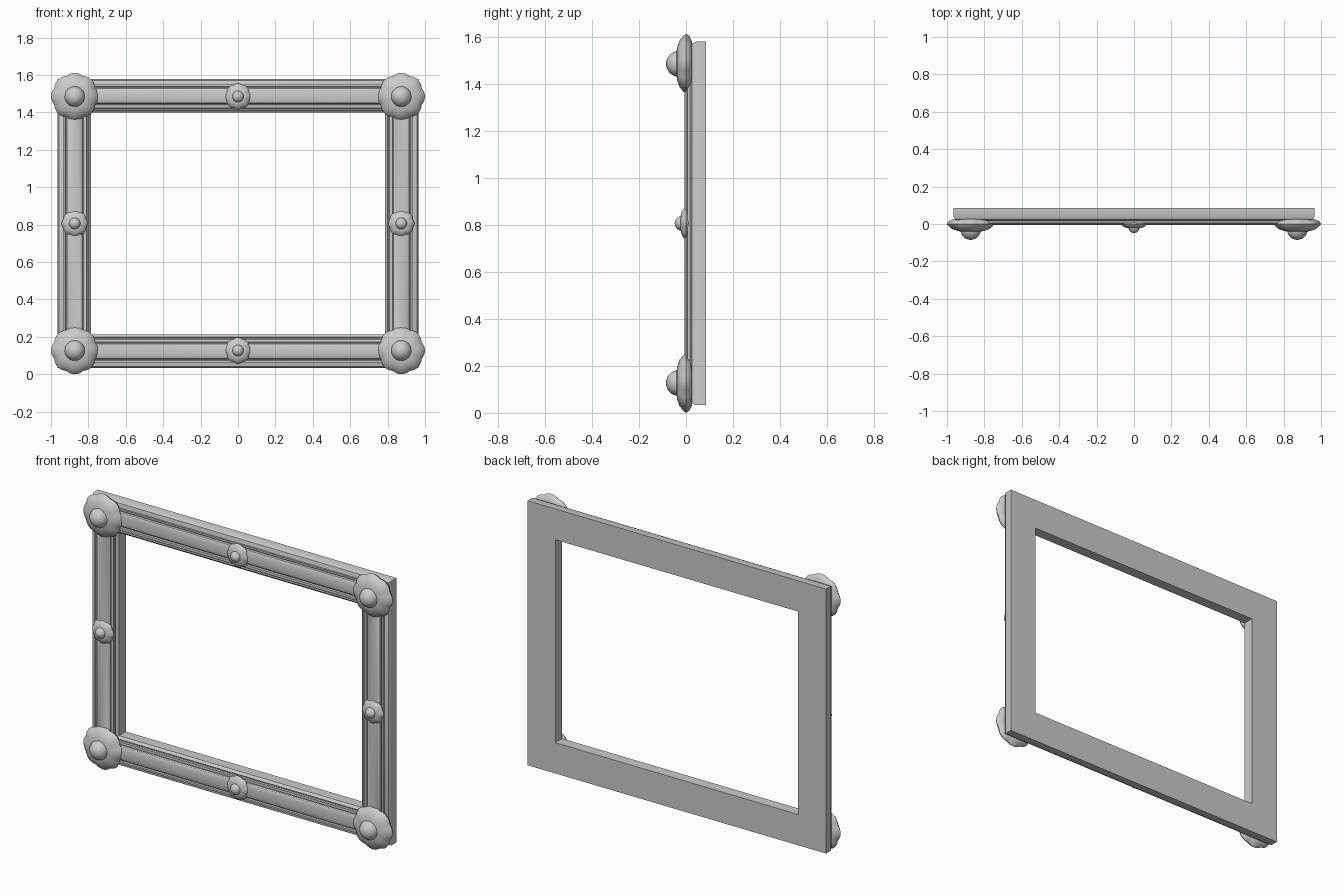
import bpy, bmesh, math

cube = bpy.data.objects.get("Cube")
if cube:
    bpy.data.objects.remove(cube, do_unlink=True)

grey = bpy.data.materials.new("plain grey")
grey.use_nodes = True
grey.diffuse_color = (0.6, 0.6, 0.6, 1)
grey.node_tree.nodes["Principled BSDF"].inputs["Base Color"].default_value = (0.6, 0.6, 0.6, 1)

MID_Z = 0.806
HALF_W, HALF_H = 0.965, 0.773


def finish(name, bm, angle):
    bmesh.ops.recalc_face_normals(bm, faces=bm.faces)
    mesh = bpy.data.meshes.new(name)
    bm.to_mesh(mesh)
    bm.free()
    mesh.materials.append(grey)
    obj = bpy.data.objects.new(name, mesh)
    bpy.context.collection.objects.link(obj)
    bpy.ops.object.select_all(action="DESELECT")
    obj.select_set(True)
    bpy.context.view_layer.objects.active = obj
    bpy.ops.object.shade_smooth_by_angle(angle=math.radians(angle))
    return obj


def bridge(bm, rings, closed):
    pairs = list(zip(rings, rings[1:]))
    if closed:
        pairs.append((rings[-1], rings[0]))
    for a, b in pairs:
        n = len(a)
        for i in range(n):
            j = (i + 1) % n
            bm.faces.new((a[i], a[j], b[j], b[i]))


# Moulded rail: (distance in from the outer edge, depth)
profile = [(0, 0.085), (0, 0.04), (0.008, 0.025), (0.03, 0.016), (0.03, 0.006),
           (0.04, 0.006), (0.043, 0.014), (0.047, 0.014)]
# Rounded central bead
for k in range(9):
    a = math.pi * k / 8
    profile.append((0.09 - 0.043 * math.cos(a), 0.012 - 0.018 * math.sin(a)))
# Inner fillet and flat back
profile += [(0.137, 0.014), (0.14, 0.005), (0.155, 0.005), (0.157, 0.015),
            (0.163, 0.015), (0.167, 0.01), (0.18, 0.022), (0.18, 0.085)]
bm = bmesh.new()
rings = []
for t, y in profile:
    rings.append([bm.verts.new((sx * (HALF_W - t), y, MID_Z + sz * (HALF_H - t)))
                  for sx, sz in ((-1, -1), (1, -1), (1, 1), (-1, 1))])
bridge(bm, rings, True)
finish("moulded_frame", bm, 32)


# Scalloped rosette with a round boss in the middle
def rosette(name, x, z, radius, depth, boss_r, boss_y):
    bm = bmesh.new()
    section = [(0.3, -1), (0.55, -0.9), (0.78, -0.65), (0.92, -0.3), (1, 0),
               (0.93, 0.35), (0.75, 0.6), (0.4, 0.7)]
    rings = []
    for r, d in section:
        ring = []
        for i in range(48):
            a = math.tau * i / 48
            # eight lobes that fade toward the centre
            lobe = 1 - 0.07 * r * r * (1 - abs(math.cos(4 * a)))
            ring.append(bm.verts.new((x + radius * r * lobe * math.cos(a), d * depth,
                                      z + radius * r * lobe * math.sin(a))))
        rings.append(ring)
    bridge(bm, rings, False)
    bm.faces.new(rings[0])
    bm.faces.new(rings[-1])
    finish(name, bm, 40)
    bpy.ops.mesh.primitive_uv_sphere_add(segments=24, ring_count=16, radius=boss_r,
                                         location=(x, boss_y, z))
    boss = bpy.context.object
    boss.name = name + "_boss"
    boss.data.materials.append(grey)
    bpy.ops.object.shade_smooth()


DX, DZ = 0.873, 0.679
for sx, side in ((1, "left"), (-1, "right")):
    rosette("middle_rosette_" + side, sx * DX, MID_Z, 0.07, 0.024, 0.031, -0.017)
    for sz, level in ((1, "top"), (-1, "bottom")):
        rosette(f"corner_rosette_{level}_{side}", sx * DX, MID_Z + sz * DZ,
                0.127, 0.042, 0.055, -0.03)
for sz, level in ((1, "top"), (-1, "bottom")):
    rosette("middle_rosette_" + level, 0, MID_Z + sz * DZ, 0.07, 0.024, 0.031, -0.017)
